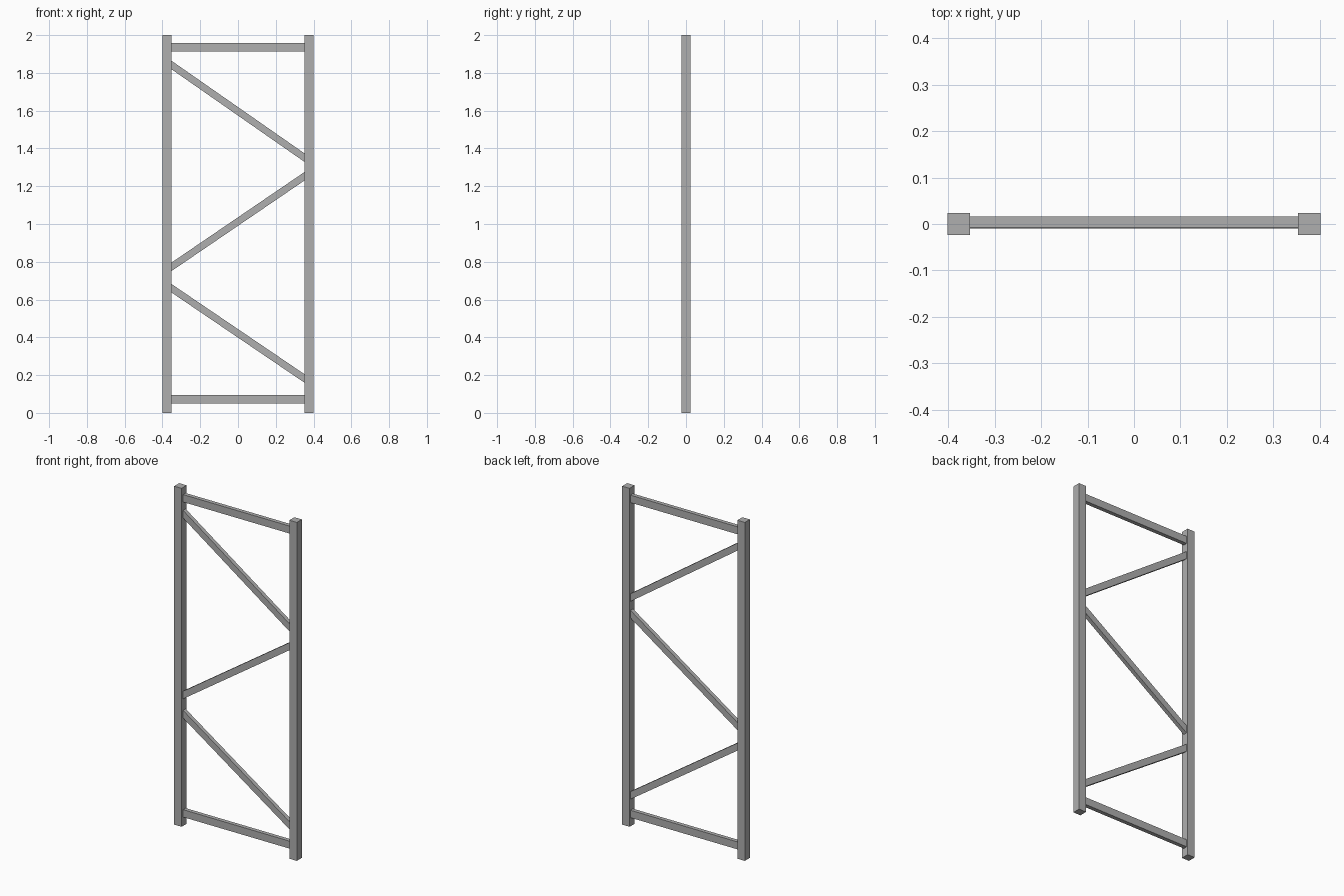
import bpy, bmesh

if "Cube" in bpy.data.objects:
    bpy.data.objects.remove(bpy.data.objects["Cube"])

INNER = 0.3525  # inner face of the uprights

steel = bpy.data.materials.new("dark_grey_steel")
steel.diffuse_color = (0.43, 0.43, 0.43, 1)
steel.use_nodes = True
steel.node_tree.nodes["Principled BSDF"].inputs["Base Color"].default_value = steel.diffuse_color


def prism(name, outline, y0, y1):
    """Extrude an xz outline from y0 to y1."""
    bm = bmesh.new()
    face = bm.faces.new([bm.verts.new((x, y0, z)) for x, z in outline])
    ext = bmesh.ops.extrude_face_region(bm, geom=[face])
    moved = [g for g in ext["geom"] if isinstance(g, bmesh.types.BMVert)]
    bmesh.ops.translate(bm, verts=moved, vec=(0, y1 - y0, 0))
    # keep the starting cap so that the bar is closed
    if not any(all(abs(v.co.y - y0) < 1e-6 for v in f.verts) for f in bm.faces):
        bm.faces.new([v for v in bm.verts if abs(v.co.y - y0) < 1e-6])
    bmesh.ops.recalc_face_normals(bm, faces=bm.faces)
    mesh = bpy.data.meshes.new(name)
    bm.to_mesh(mesh)
    bm.free()
    mesh.materials.append(steel)
    obj = bpy.data.objects.new(name, mesh)
    bpy.context.collection.objects.link(obj)
    return obj


def brace(name, z_left, z_right, height, y0, y1):
    """Bar between the uprights, ends cut flush with them."""
    h = height / 2
    prism(name, [(-INNER, z_left - h), (INNER, z_right - h),
                 (INNER, z_right + h), (-INNER, z_left + h)], y0, y1)


# Uprights
for side, s in (("left", -1), ("right", 1)):
    prism(side + "_upright", [(s * INNER, 0), (s * 0.401, 0),
                              (s * 0.401, 2), (s * INNER, 2)], -0.0235, 0.0235)

# Horizontal rails
for name, z in (("bottom_rail", 0.073), ("top_rail", 1.935)):
    brace(name, z, z, 0.044, -0.008, 0.016)

# Zigzag diagonals
for name, zl, zr in (("lower_diagonal", 0.66, 0.182),
                     ("middle_diagonal", 0.773, 1.253),
                     ("upper_diagonal", 1.842, 1.351)):
    brace(name, zl, zr, 0.045, -0.0095, 0.0145)
